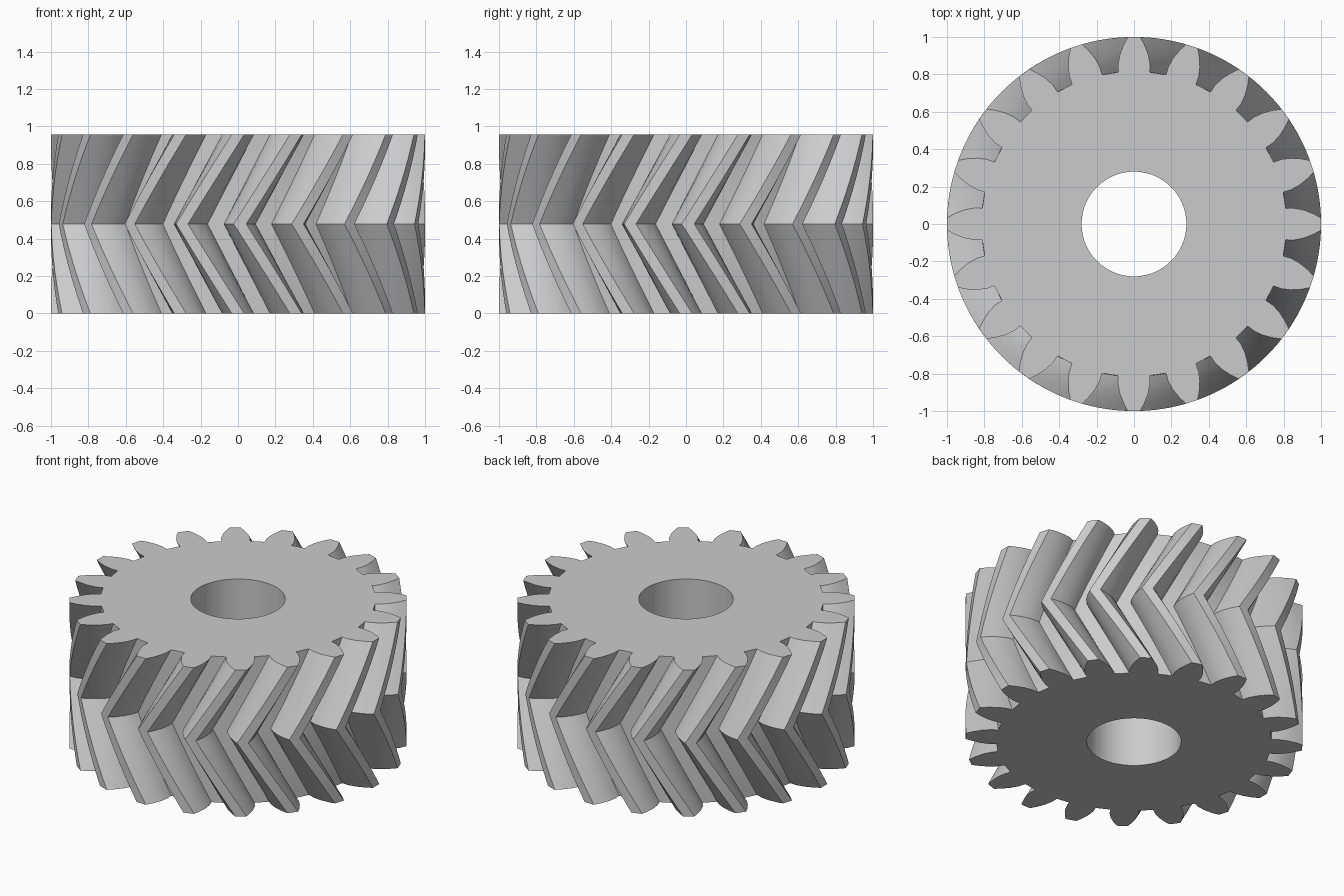
import bpy, bmesh
from math import radians, sin, cos, pi

cube = bpy.data.objects.get("Cube")
if cube:
    bpy.data.objects.remove(cube, do_unlink=True)

TEETH = 20
HEIGHT = 0.956
BORE = 0.28
TWIST = radians(-17.4)   # turn of the middle plane against both ends
STEPS = 8                # layers in each half

# Flank of one tooth: radius and half angle in degrees, root to tip
flank = [(0.816, 5.9), (0.86, 5.7), (0.91, 4.75), (0.96, 3.3), (1.0, 1.9)]
tooth = [(r, -a) for r, a in flank] + [(r, a) for r, a in reversed(flank)]
profile = [(r, 2 * pi * t / TEETH + radians(a)) for t in range(TEETH) for r, a in tooth]


def add_ring(bm, points, z, turn=0.0):
    return [bm.verts.new((r * cos(a + turn), r * sin(a + turn), z)) for r, a in points]


def bridge(bm, lower, upper):
    n = len(lower)
    for i in range(n):
        j = (i + 1) % n
        bm.faces.new((lower[i], lower[j], upper[j], upper[i]))


bm = bmesh.new()

# Toothed outside: twists one way to the middle, then back
rings = []
for k in range(2 * STEPS + 1):
    amount = 1 - abs(k - STEPS) / STEPS
    rings.append(add_ring(bm, profile, HEIGHT * k / (2 * STEPS), TWIST * amount))
for lower, upper in zip(rings, rings[1:]):
    bridge(bm, lower, upper)

# Bore and the two flat end faces
bore = [(BORE, a) for r, a in profile]
bore_bottom = add_ring(bm, bore, 0)
bore_top = add_ring(bm, bore, HEIGHT)
bridge(bm, rings[-1], bore_top)
bridge(bm, bore_top, bore_bottom)
bridge(bm, bore_bottom, rings[0])
bmesh.ops.recalc_face_normals(bm, faces=bm.faces)

mesh = bpy.data.meshes.new("herringbone_gear")
bm.to_mesh(mesh)
bm.free()
gear = bpy.data.objects.new("herringbone_gear", mesh)
bpy.context.collection.objects.link(gear)

# Plain grey
color = (0.6, 0.6, 0.6, 1)
grey = bpy.data.materials.new("light_grey")
grey.use_nodes = True
grey.diffuse_color = color
grey.node_tree.nodes["Principled BSDF"].inputs["Base Color"].default_value = color
mesh.materials.append(grey)

bpy.ops.object.select_all(action='DESELECT')
gear.select_set(True)
bpy.context.view_layer.objects.active = gear
bpy.ops.object.shade_smooth_by_angle(angle=radians(25))
